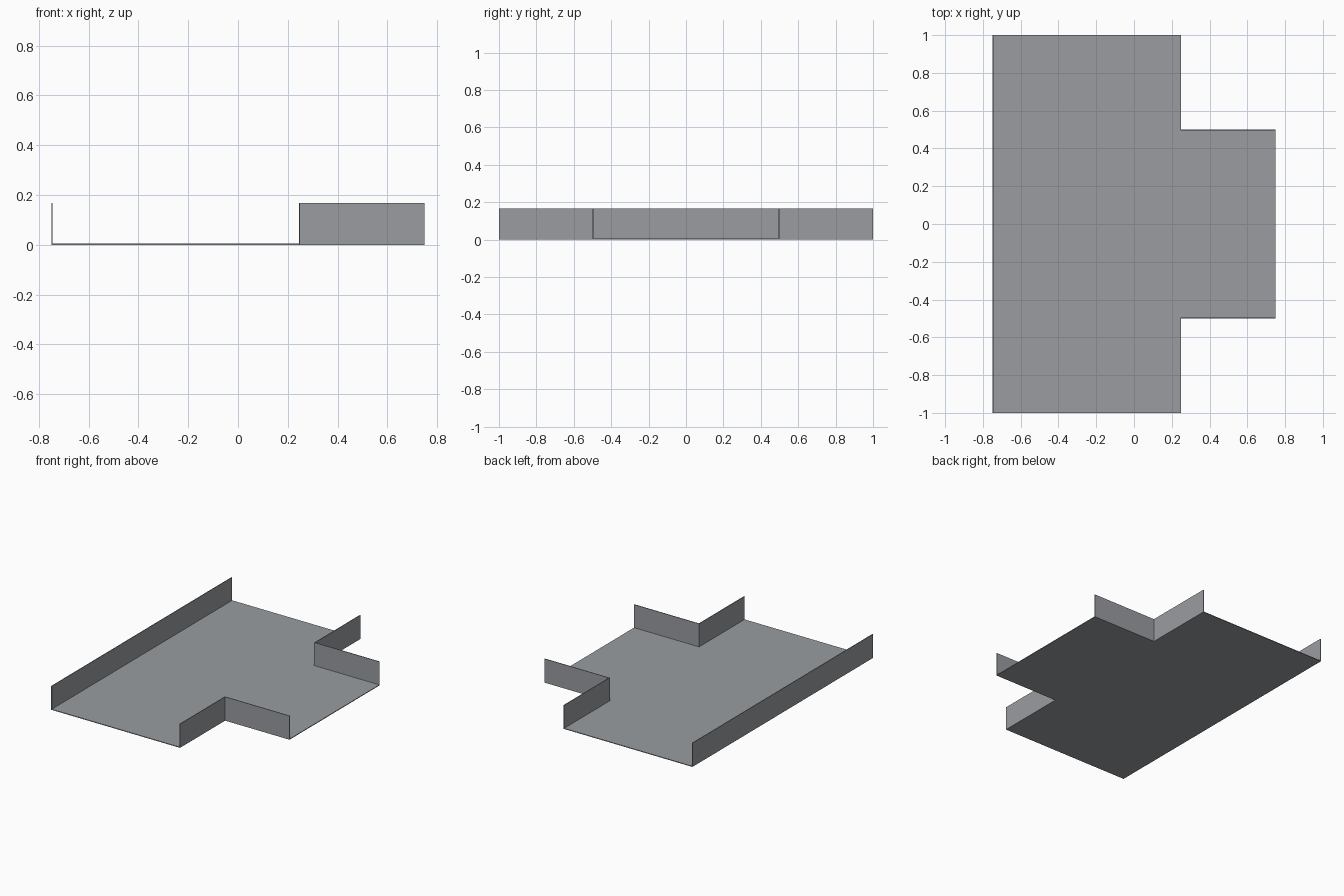
import bpy
import bmesh

T = 0.005        # sheet thickness
H = 0.167        # wall height
LEFT, MID, RIGHT = -0.75, 0.25, 0.75   # x of back wall, corner, branch end
END, BRANCH = 1.0, 0.5                 # half lengths of run and branch

cube = bpy.data.objects.get("Cube")
if cube:
    bpy.data.objects.remove(cube, do_unlink=True)

steel = bpy.data.materials.new("galvanised_grey")
steel.use_nodes = True
colour = (0.32, 0.335, 0.355, 1)
steel.diffuse_color = colour
steel.node_tree.nodes["Principled BSDF"].inputs["Base Color"].default_value = colour


def prism(name, outline, z0, z1):
    """Extrude a flat outline between two heights."""
    bm = bmesh.new()
    face = bm.faces.new([bm.verts.new((x, y, z0)) for x, y in outline])
    top = bmesh.ops.extrude_face_region(bm, geom=[face])["geom"]
    verts = [v for v in top if isinstance(v, bmesh.types.BMVert)]
    bmesh.ops.translate(bm, verts=verts, vec=(0, 0, z1 - z0))
    bmesh.ops.recalc_face_normals(bm, faces=bm.faces)
    mesh = bpy.data.meshes.new(name)
    bm.to_mesh(mesh)
    bm.free()
    mesh.materials.append(steel)
    obj = bpy.data.objects.new(name, mesh)
    bpy.context.collection.objects.link(obj)
    return obj


# T-shaped floor sheet
half = [(LEFT, END), (MID, END), (MID, BRANCH), (RIGHT, BRANCH)]
prism("tray_floor", half + [(x, -y) for x, y in reversed(half)], 0, T)

# Long straight wall
prism("straight_wall", [(LEFT, -END), (LEFT + T, -END), (LEFT + T, END), (LEFT, END)], T, H)

# Folded corner walls beside the branch
for name, s in (("front_corner_wall", -1), ("back_corner_wall", 1)):
    bend = [(MID, END), (MID, BRANCH), (RIGHT, BRANCH),
            (RIGHT, BRANCH - T), (MID - T, BRANCH - T), (MID - T, END)]
    prism(name, [(x, s * y) for x, y in bend], T, H)
